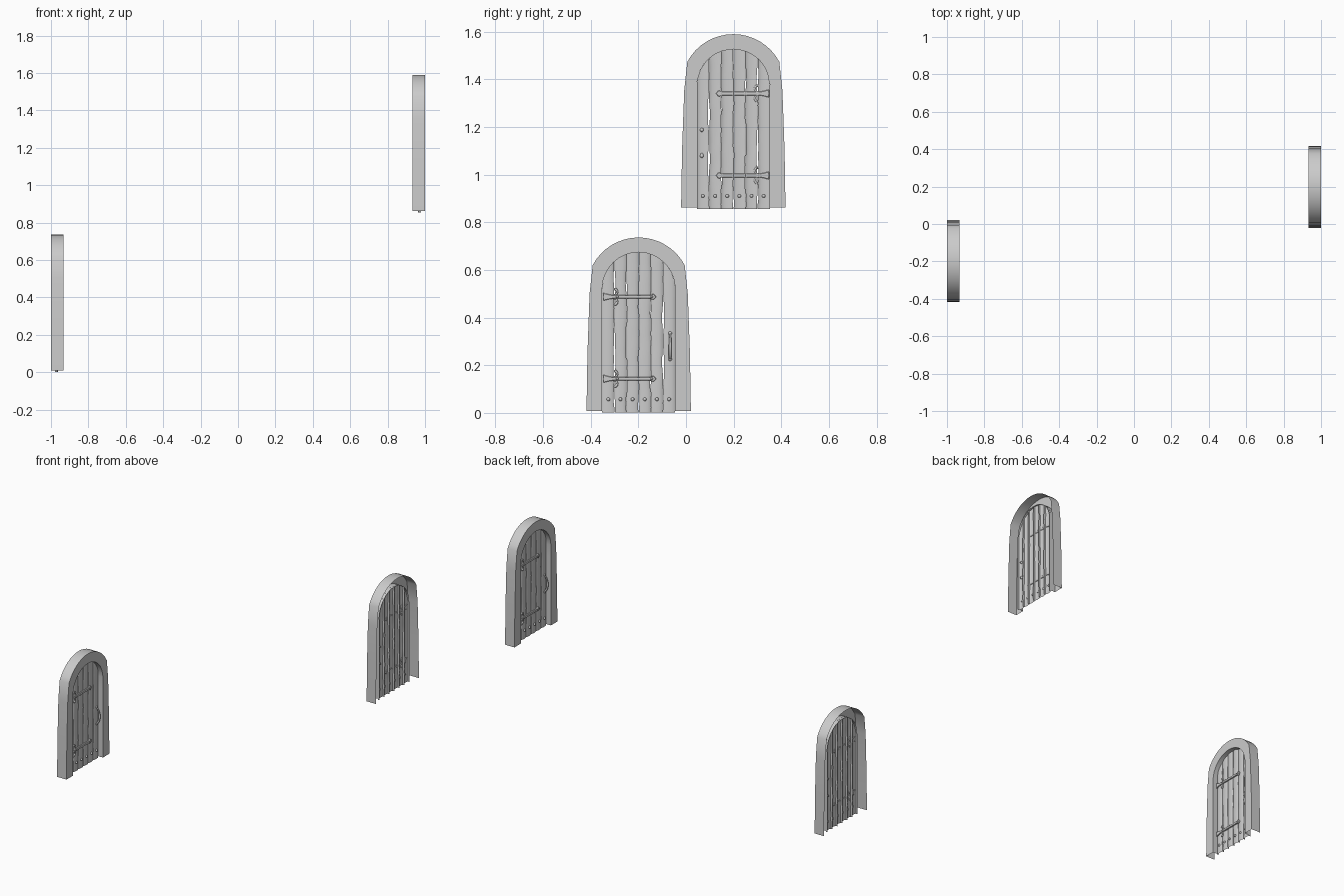
import bpy, bmesh
from math import sin, cos, pi, sqrt, exp, asin
from mathutils import Matrix

if "Cube" in bpy.data.objects:
    bpy.data.objects.remove(bpy.data.objects["Cube"])

# Local layout: x = depth (0 back, 0.067 front), y = across, z = up
FRONT, HALF, DOOR_D = 0.067, 0.153, 0.036
parts = []


def mesh_object(name, bm, angle=35):
    bmesh.ops.remove_doubles(bm, verts=bm.verts, dist=1e-6)
    me = bpy.data.meshes.new(name)
    bm.to_mesh(me)
    bm.free()
    ob = bpy.data.objects.new(name, me)
    bpy.context.collection.objects.link(ob)
    bpy.ops.object.select_all(action='DESELECT')
    ob.select_set(True)
    bpy.context.view_layer.objects.active = ob
    bpy.ops.object.shade_smooth_by_angle(angle=angle * pi / 180)
    parts.append(ob)
    return ob


def grid(bm, rows):
    vs = [[bm.verts.new(p) for p in r] for r in rows]
    for a, b in zip(vs, vs[1:]):
        for i in range(len(a) - 1):
            bm.faces.new((a[i], a[i + 1], b[i + 1], b[i]))


def prism(name, pts, d0, d1):
    bm = bmesh.new()
    f = bm.faces.new([bm.verts.new((d0, y, z)) for y, z in pts])
    new = bmesh.ops.extrude_face_region(bm, geom=[f])['geom']
    bmesh.ops.translate(bm, vec=(d1 - d0, 0, 0),
                        verts=[v for v in new if isinstance(v, bmesh.types.BMVert)])
    bmesh.ops.recalc_face_normals(bm, faces=bm.faces)
    ob = mesh_object(name, bm)
    bev = ob.modifiers.new("edge", 'BEVEL')
    bev.width, bev.segments = 0.002, 1


def tube(name, pts, radii):
    cu = bpy.data.curves.new(name, 'CURVE')
    cu.dimensions, cu.bevel_depth, cu.bevel_resolution = '3D', 1.0, 2
    cu.use_fill_caps = True
    sp = cu.splines.new('POLY')
    sp.points.add(len(pts) - 1)
    for p, co, r in zip(sp.points, pts, radii):
        p.co, p.radius = (*co, 1), r
    ob = bpy.data.objects.new(name, cu)
    bpy.context.collection.objects.link(ob)
    parts.append(ob)


def dome(name, y, z, r, d=DOOR_D + 0.003):
    bm = bmesh.new()
    bmesh.ops.create_uvsphere(bm, u_segments=12, v_segments=8, radius=r)
    bmesh.ops.translate(bm, verts=bm.verts, vec=(d, y, z))
    mesh_object(name, bm, 60)


# Frame: open-backed channel following the arched outline
N = 16


def side_and_arch(side, radius, centre, top_w):
    a = asin(top_w / radius)
    arch = [(radius * sin(-a + 2 * a * i / N), centre + radius * cos(-a + 2 * a * i / N))
            for i in range(N + 1)]
    return [(-w, z) for w, z in side] + arch + [(w, z) for w, z in reversed(side)]


outer = side_and_arch([(0.219, 0.008), (0.215, 0.25), (0.206, 0.5)], 0.2185, 0.5175, 0.193)
inner = side_and_arch([(0.153, 0.008), (0.153, 0.25), (0.153, 0.45)], 0.153, 0.521, 0.1529)
bm = bmesh.new()
grid(bm, [[(0, *o), (FRONT, *o), (FRONT, *i), (0.024, *i)] for o, i in zip(outer, inner)])
mesh_object("door_frame", bm)

# Planks: bowed boards with worn edges, tops cut to the arch.
# Each joint lists (height, reach, width) of its open gaps.
gaps = [[], [(0.22, 0.11, 0.007), (0.55, 0.05, 0.007), (0.05, 0.03, 0.004)],
        [(0.53, 0.03, 0.004), (0.28, 0.06, 0.002)], [(0.04, 0.05, 0.004), (0.6, 0.05, 0.002)],
        [(0.14, 0.03, 0.003), (0.46, 0.06, 0.002)],
        [(0.40, 0.06, 0.008), (0.21, 0.06, 0.007), (0.07, 0.02, 0.003)], []]
W = 2 * HALF / 6


def joint(i, z, sign):
    y = -HALF + i * W
    if i in (0, 6):
        return y
    wob = 0.0012 * sin(23 * z + i * 2.1) + 0.0008 * sin(61 * z + i)
    gap = 0.0008 + sum(w * exp(-((z - c) / r) ** 2) for c, r, w in gaps[i])
    return y + wob + sign * gap / 2


def arch_z(y):
    return 0.521 + sqrt(max(0.0, HALF ** 2 - y * y))


for i in range(6):
    bm = bmesh.new()
    rows = []
    for k in range(33):
        t, row = k / 32, []
        for s in (0, 0, 0.08, 0.3, 0.5, 0.7, 0.92, 1, 1):
            z = 0.002 + t * (arch_z(-HALF + (i + s) * W) - 0.002)
            l, r = joint(i, z, 1), joint(i + 1, z, -1)
            bow = -0.003 + 0.005 * (1 - (2 * s - 1) ** 4)
            row.append([DOOR_D + bow, l + s * (r - l), z])
        row[0][0] = row[-1][0] = DOOR_D - 0.014
        rows.append(row)
    grid(bm, rows)
    bmesh.ops.reverse_faces(bm, faces=bm.faces) if bm.faces[:][3].normal.x < 0 else None
    mesh_object(f"plank_{i + 1}", bm, 40)
    dome(f"nail_{i + 1}", -HALF + (i + 0.5) * W, 0.057, 0.0075)

# Strap hinges with flared root, spear tip and curled horns
half = [(-0.150, 0.017), (-0.128, 0.011), (-0.112, 0.008), (0.05, 0.008), (0.056, 0.013), (0.064, 0.011)]
for name, z0 in (("lower", 0.143), ("upper", 0.487)):
    prism(f"{name}_hinge_strap", [(y, z0 + h) for y, h in half] + [(0.074, z0)]
          + [(y, z0 - h) for y, h in reversed(half)], DOOR_D - 0.002, DOOR_D + 0.009)
    for y in (-0.09, 0.055):
        dome(f"{name}_hinge_rivet", y, z0, 0.005, DOOR_D + 0.009)
    for s in (1, -1):
        arc = [(DOOR_D + 0.003, -0.106 + 0.016 * sin(a * 0.5), z0 + s * (0.020 - 0.014 * cos(a * 0.5)))
               for a in range(7)]
        tube(f"{name}_hinge_curl", arc, [0.004, 0.004, 0.004, 0.0045, 0.005, 0.006, 0.004])

# Handle: bowed pull, thick grip, with end pads
H = 0.132
bow = [(DOOR_D + 0.021 * sin(pi * t / 12) ** 0.6, H, 0.332 - 0.105 * t / 12) for t in range(13)]
tube("handle_pull", bow, [0.004 + 0.0025 * min(1, t / 7) for t in range(13)])
for z in (0.334, 0.225):
    dome("handle_pad", H, z, 0.008, DOOR_D)

# Place the first door and a half-turned copy higher on the other side
first = Matrix.Translation((-1, -0.1985, 0))
second = Matrix.Translation((0, 0, 0.853)) @ Matrix.Rotation(pi, 4, 'Z') @ first
for ob in parts:
    twin = ob.copy()
    twin.name = "second_" + ob.name
    bpy.context.collection.objects.link(twin)
    ob.matrix_world, twin.matrix_world = first, second
